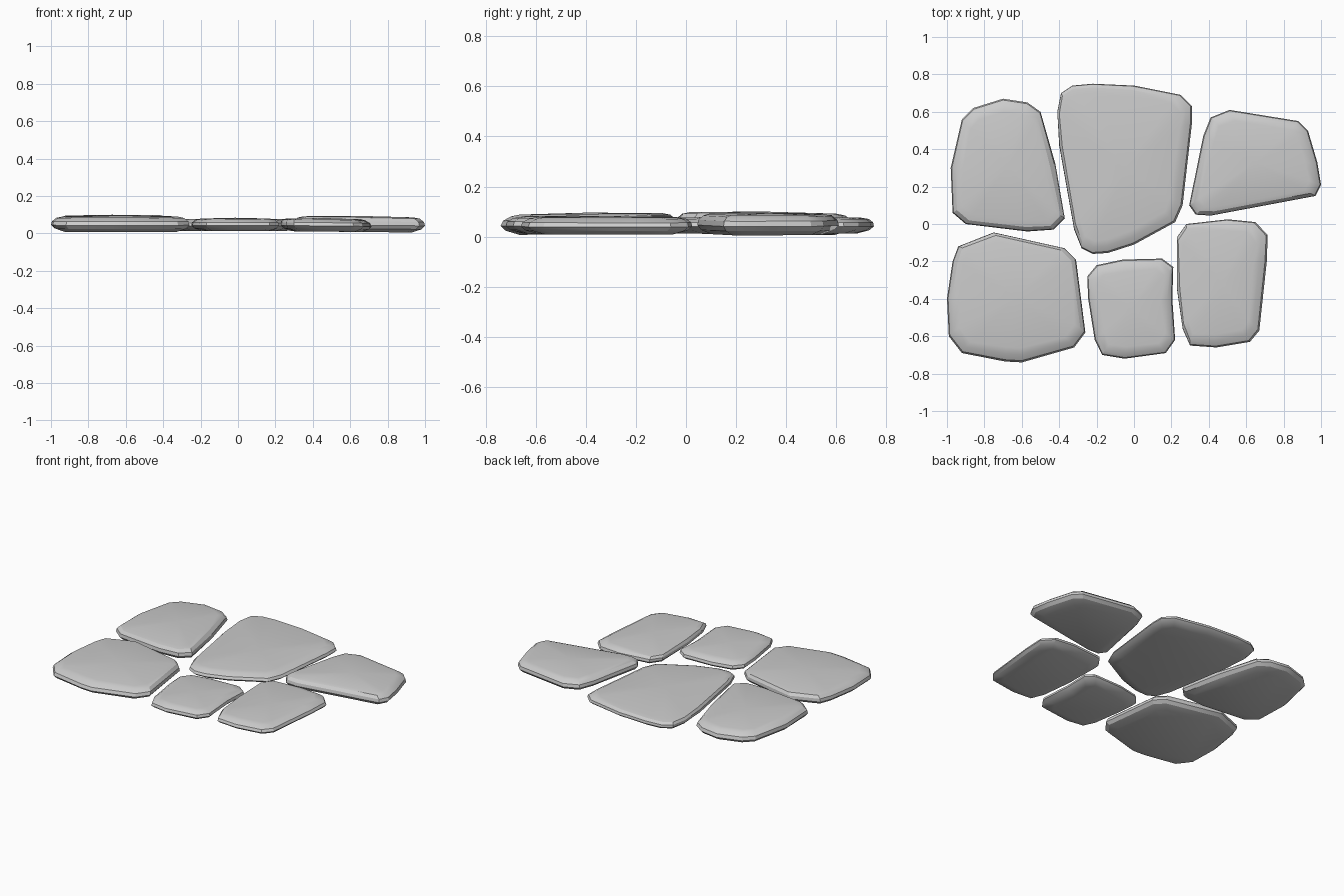
import bpy, bmesh
from mathutils import Vector

if "Cube" in bpy.data.objects:
    bpy.data.objects.remove(bpy.data.objects["Cube"])


def stone(name, outline, z0, z1, tilt=(0, 0), shift=(0, 0)):
    """Flagstone: stacked inset copies of an outline, capped top and bottom."""
    pts = [Vector(p) for p in outline]
    lo = Vector((min(p.x for p in pts), min(p.y for p in pts)))
    hi = Vector((max(p.x for p in pts), max(p.y for p in pts)))
    mid = (lo + hi) / 2
    h = z1 - z0
    bm = bmesh.new()
    rings = []
    # (inset, height fraction, share of the sideways shift of the top face)
    for inset, f, s in ((.075, .0, 0), (.02, .2, 0), (0, .42, 0),
                        (.006, .66, .3), (.03, .86, 1), (.065, .94, 1)):
        ring = []
        for p in pts:
            q = p + (mid - p).normalized() * inset + Vector(shift) * s
            slope = (q - mid).dot(Vector(tilt))
            ring.append(bm.verts.new((q.x, q.y, z0 + h * f + slope)))
        rings.append(ring)
    for a, b in zip(rings, rings[1:]):
        for i in range(len(pts)):
            j = (i + 1) % len(pts)
            bm.faces.new((a[i], a[j], b[j], b[i]))
    bm.faces.new(rings[0])
    # gently domed top
    peak = bm.verts.new((mid.x, mid.y, z1))
    for i in range(len(pts)):
        bm.faces.new((rings[-1][i], rings[-1][(i + 1) % len(pts)], peak))
    bmesh.ops.recalc_face_normals(bm, faces=bm.faces)
    me = bpy.data.meshes.new(name)
    bm.to_mesh(me)
    bm.free()
    ob = bpy.data.objects.new(name, me)
    bpy.context.collection.objects.link(ob)
    bpy.context.view_layer.objects.active = ob
    bpy.ops.object.select_all(action='DESELECT')
    ob.select_set(True)
    bpy.ops.object.shade_smooth_by_angle(angle=0.45)


# back row
stone("stone_back_left", [(-.98, .3), (-.97, .06), (-.9, 0), (-.57, -.04), (-.43, -.03),
      (-.37, .03), (-.42, .32), (-.5, .6), (-.57, .65), (-.7, .67), (-.86, .62), (-.92, .56)],
      .01, .1, (.005, -.01), (.0, -.005))
stone("stone_back_middle", [(-.41, .6), (-.39, .7), (-.33, .74), (-.22, .75), (0, .74),
      (.25, .69), (.31, .63), (.31, .54), (.26, .1), (.22, .01), (0, -.11), (-.14, -.155),
      (-.22, -.16), (-.28, -.13), (-.32, -.03), (-.4, .42)],
      .012, .08, (0, 0), (-.012, .008))
stone("stone_back_right", [(.295, .1), (.33, .05), (.41, .045), (.97, .15), (1, .21),
      (.98, .33), (.93, .5), (.88, .55), (.51, .61), (.41, .57), (.37, .47)],
      .008, .094, (-.01, 0))
# front row
stone("stone_front_left", [(-1, -.4), (-.97, -.2), (-.94, -.12), (-.75, -.045), (-.37, -.13),
      (-.31, -.19), (-.26, -.58), (-.32, -.66), (-.6, -.74), (-.69, -.735), (-.92, -.69),
      (-.99, -.6)], .01, .096, (0, .01), (0, .012))
stone("stone_front_middle", [(-.25, -.28), (-.2, -.22), (-.06, -.19), (.15, -.185),
      (.21, -.23), (.205, -.4), (.22, -.62), (.17, -.69), (-.05, -.72), (-.17, -.7),
      (-.21, -.62), (-.245, -.4)], .012, .084)
stone("stone_front_right", [(.23, -.07), (.28, 0), (.5, .025), (.65, .01), (.715, -.06),
      (.71, -.2), (.67, -.57), (.62, -.63), (.44, -.66), (.3, -.65), (.26, -.56),
      (.23, -.35)], .01, .082, (-.01, 0), (-.015, .005))
